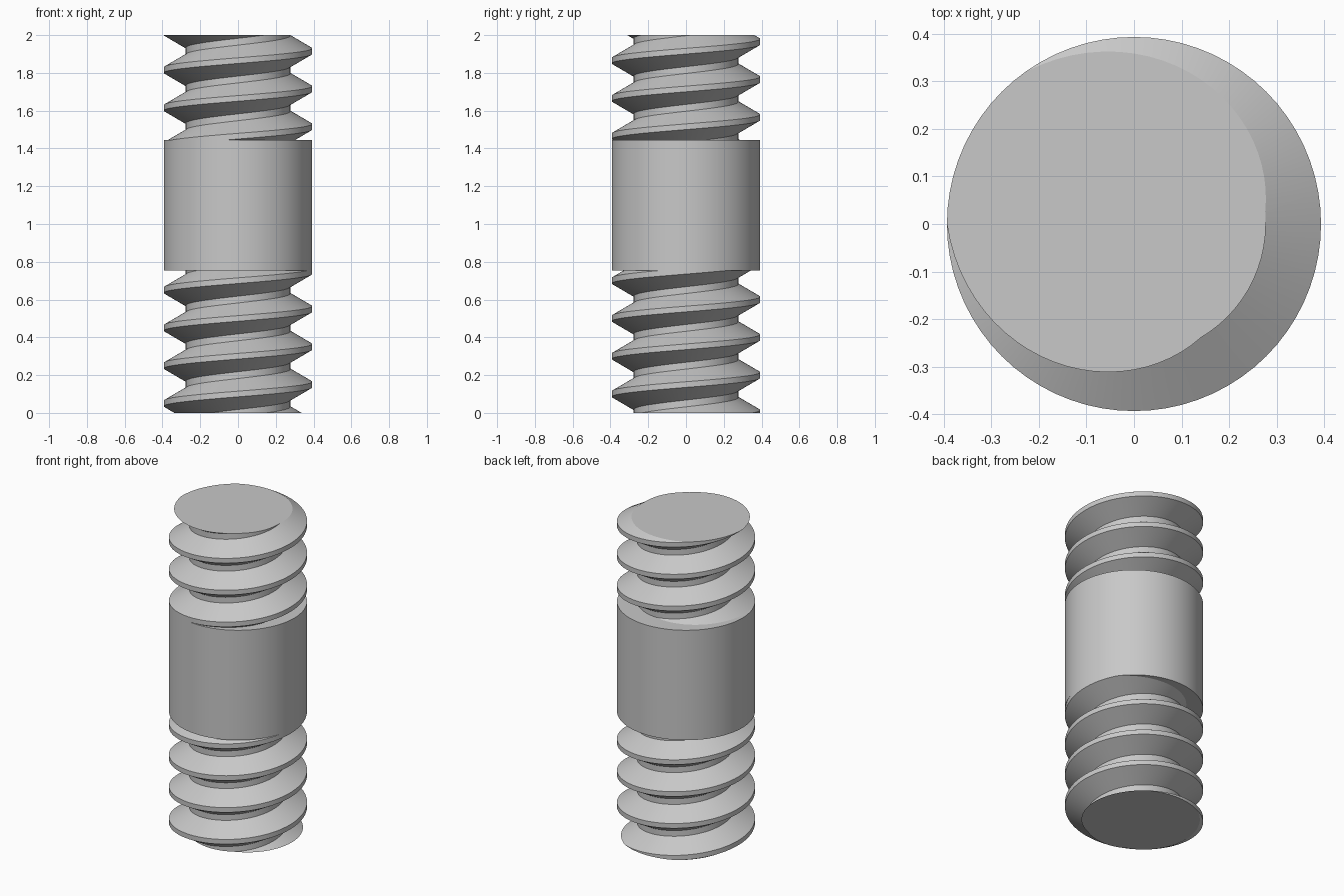
import bpy
import bmesh
from math import cos, sin, pi, floor, ceil

cube = bpy.data.objects.get("Cube")
if cube:
    bpy.data.objects.remove(cube, do_unlink=True)

CREST_R, ROOT_R = 0.393, 0.277
PITCH, STEPS = 0.2, 72
COLLAR_LOW, COLLAR_HIGH, TOP = 0.755, 1.445, 2.0

steel = bpy.data.materials.new("grey steel")
steel.use_nodes = True
grey = (0.58, 0.58, 0.58, 1.0)
steel.diffuse_color = grey
steel.node_tree.nodes["Principled BSDF"].inputs["Base Color"].default_value = grey


def finish(name, bm):
    bmesh.ops.recalc_face_normals(bm, faces=bm.faces)
    mesh = bpy.data.meshes.new(name)
    bm.to_mesh(mesh)
    bm.free()
    mesh.materials.append(steel)
    obj = bpy.data.objects.new(name, mesh)
    bpy.context.collection.objects.link(obj)
    bpy.ops.object.select_all(action="DESELECT")
    obj.select_set(True)
    bpy.context.view_layer.objects.active = obj
    bpy.ops.object.shade_smooth_by_angle(angle=pi / 6)
    return obj


def thread(name, low, high, crest_z):
    """Right-handed helical thread, trimmed flat and capped at both ends.
    crest_z is the height of one crest centre on the +x side."""
    # radius and height along one pitch: crest flat, flank, root flat, flank
    profile = [(CREST_R, -0.015), (CREST_R, 0.015),
               (ROOT_R, 0.082), (ROOT_R, 0.118)]
    first = floor((low - crest_z) / PITCH) - 2
    last = ceil((high - crest_z) / PITCH) + 2
    bm = bmesh.new()
    rows = []
    for i in range((last - first) * STEPS + 1):
        a = 2 * pi * i / STEPS
        base = crest_z + PITCH * (first + i / STEPS)
        rows.append([bm.verts.new((r * cos(a), r * sin(a), base + h))
                     for r, h in profile])
    for i in range(len(rows) - 1 - STEPS):
        # each turn joins onto the start of the next turn
        here = rows[i] + [rows[i + STEPS][0]]
        after = rows[i + 1] + [rows[i + 1 + STEPS][0]]
        for j in range(len(profile)):
            bm.faces.new((here[j], after[j], after[j + 1], here[j + 1]))
    for z, direction in ((low, -1), (high, 1)):
        bmesh.ops.bisect_plane(
            bm, geom=bm.verts[:] + bm.edges[:] + bm.faces[:], dist=1e-6,
            plane_co=(0, 0, z), plane_no=(0, 0, direction), clear_outer=True)
    loose = [v for v in bm.verts if not v.link_faces]
    bmesh.ops.delete(bm, geom=loose, context="VERTS")
    # flat end caps
    rim = [e for e in bm.edges if e.is_boundary]
    bmesh.ops.holes_fill(bm, edges=rim, sides=0)
    return finish(name, bm)


# threaded ends
thread("lower_thread", 0, COLLAR_LOW, 0.15)
thread("upper_thread", COLLAR_HIGH, TOP, 1.515)

# plain collar in the middle
bm = bmesh.new()
bmesh.ops.create_cone(bm, cap_ends=True, segments=STEPS, radius1=CREST_R,
                      radius2=CREST_R, depth=COLLAR_HIGH - COLLAR_LOW)
bmesh.ops.translate(bm, verts=bm.verts,
                    vec=(0, 0, (COLLAR_LOW + COLLAR_HIGH) / 2))
finish("collar", bm)
